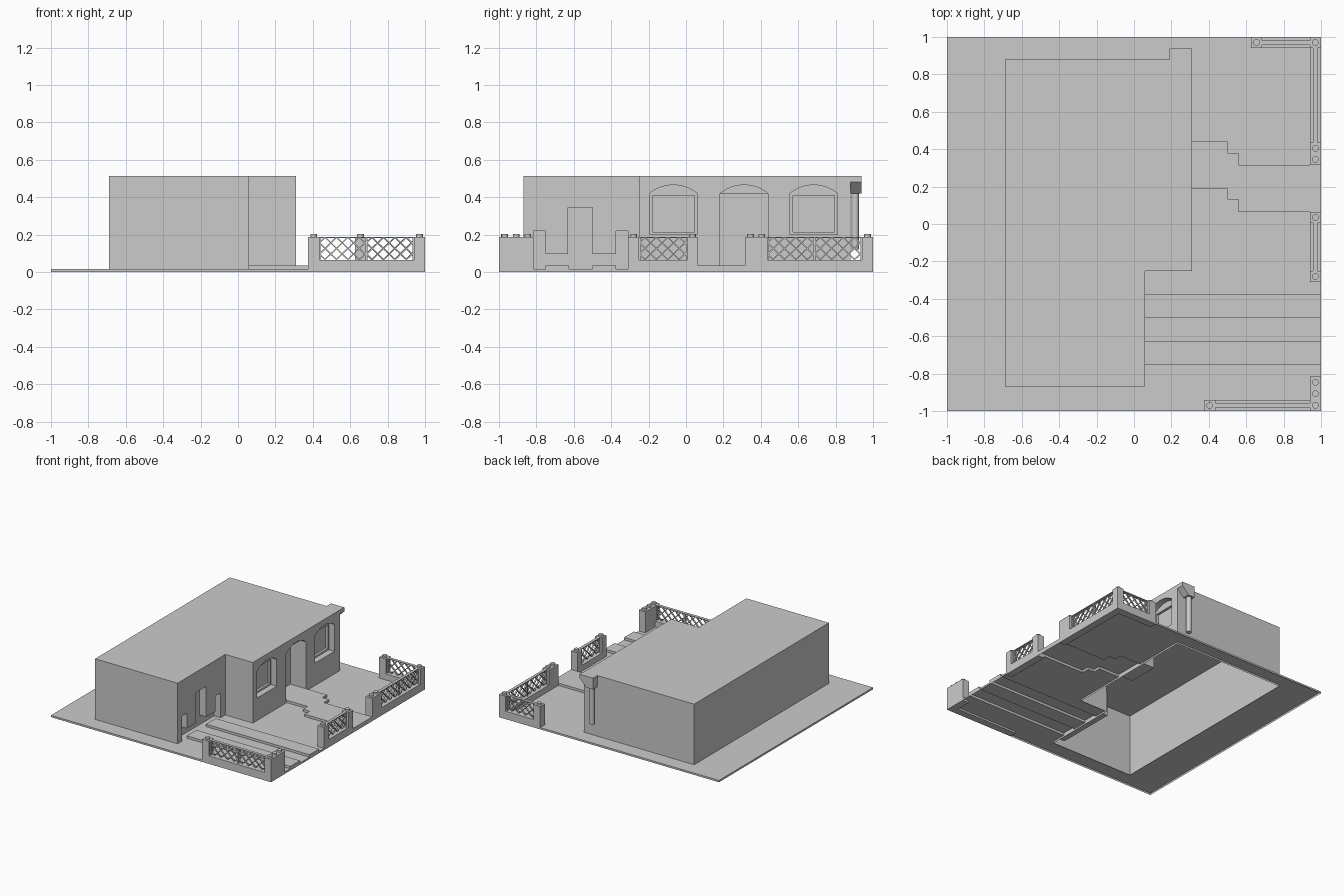
import bpy, bmesh, math
from mathutils import Vector

if "Cube" in bpy.data.objects:
    bpy.data.objects.remove(bpy.data.objects["Cube"])


def make(name, bm):
    bmesh.ops.recalc_face_normals(bm, faces=bm.faces)
    me = bpy.data.meshes.new(name)
    bm.to_mesh(me)
    bm.free()
    ob = bpy.data.objects.new(name, me)
    bpy.context.collection.objects.link(ob)
    return ob


def add_prism(bm, pts, vec):
    """Extrude a closed polygon of 3D points along vec."""
    n = len(pts)
    a = [bm.verts.new(p) for p in pts]
    b = [bm.verts.new(Vector(p) + Vector(vec)) for p in pts]
    bm.faces.new(a)
    bm.faces.new(b[::-1])
    for i in range(n):
        j = (i + 1) % n
        bm.faces.new((a[j], a[i], b[i], b[j]))


def add_box(bm, x0, x1, y0, y1, z0, z1):
    add_prism(bm, [(x0, y0, z0), (x1, y0, z0), (x1, y1, z0), (x0, y1, z0)], (0, 0, z1 - z0))


def plan_solid(name, outline, z0, z1):
    bm = bmesh.new()
    add_prism(bm, [(x, y, z0) for x, y in outline], (0, 0, z1 - z0))
    return make(name, bm)


def wall_cutter(profile, x0, x1):
    """Profile in (y, z), pushed from x0 to x1."""
    bm = bmesh.new()
    add_prism(bm, [(x0, y, z) for y, z in profile], (x1 - x0, 0, 0))
    return make("cutter", bm)


def combine(ob, other, op):
    m = ob.modifiers.new("bool", 'BOOLEAN')
    m.operation, m.solver, m.object = op, 'EXACT', other
    bpy.context.view_layer.objects.active = ob
    bpy.ops.object.modifier_apply(modifier=m.name)
    bpy.data.objects.remove(other, do_unlink=True)


def open_bottom(ob):
    bm = bmesh.new()
    bm.from_mesh(ob.data)
    low = [f for f in bm.faces if all(abs(v.co.z) < 1e-4 for v in f.verts)]
    bmesh.ops.delete(bm, geom=low, context='FACES')
    bm.to_mesh(ob.data)
    bm.free()


def rect(y0, y1, z0, z1):
    return [(y0, z0), (y1, z0), (y1, z1), (y0, z1)]


def arch(y0, y1, z0, spring=0.42, rise=0.045, n=12):
    h, c = (y1 - y0) / 2, (y0 + y1) / 2
    r = (h * h + rise * rise) / (2 * rise)
    t = math.asin(h / r)
    top = [(c + r * math.sin(t - 2 * t * i / n),
            spring + rise - r + r * math.cos(t - 2 * t * i / n)) for i in range(n + 1)]
    return [(y0, z0), (y1, z0)] + top


# house shell, hollow and open underneath
footprint = [(-.69, -.87), (.06, -.87), (.06, -.25), (.31, -.25), (.31, .88), (-.69, .88)]
house = plan_solid("house", footprint, 0, 0.513)

# arched windows with a recessed pane
for y in (-.195, .555):
    combine(house, wall_cutter(arch(y, y + .255, .2), .26, .4), 'DIFFERENCE')
    combine(house, wall_cutter(rect(y + .017, y + .24, .215, .408), .24, .3), 'DIFFERENCE')
# arched doorway with a deeper door
combine(house, wall_cutter(arch(.183, .438, .035), .26, .4), 'DIFFERENCE')
combine(house, wall_cutter(rect(.183, .438, .035, .417), .17, .3), 'DIFFERENCE')
# stepped recess in the driveway wall
niche = [(-.815, .015), (-.31, .015), (-.31, .22), (-.375, .22), (-.375, .095), (-.5, .095),
         (-.5, .345), (-.63, .345), (-.63, .095), (-.75, .095), (-.75, .22), (-.815, .22)]
combine(house, wall_cutter(niche, 0, .2), 'DIFFERENCE')
open_bottom(house)

# ground slab with raised tracks and stepped garden path
ground = plan_solid("ground", [(-1, -1), (1, -1), (1, 1), (-1, 1)], 0, .015)
for y in (-.75, -.5):
    track = plan_solid("track", [(0, y), (1, y), (1, y + .125), (0, y + .125)], 0, .035)
    combine(ground, track, 'UNION')
path = [(.28, .19), (.5, .19), (.5, .13), (.56, .13), (.56, .065), (1, .065),
        (1, .315), (.56, .315), (.56, .38), (.5, .38), (.5, .44), (.28, .44)]
combine(ground, plan_solid("path", path, 0, .035), 'UNION')
combine(ground, plan_solid("hole", footprint, -.1, .2), 'DIFFERENCE')
open_bottom(ground)

# rainwater head and downpipe at the back corner
bm = bmesh.new()
add_prism(bm, [(.19, .875, .513), (.19, .875, .42), (.25, .875, .42),
               (.31, .875, .48), (.31, .875, .513)], (0, .062, 0))
make("rain_head", bm)


def cylinder(name, x, y, r, z0, z1, n=16):
    ob = plan_solid(name, [(x + r * math.cos(2 * math.pi * i / n),
                            y + r * math.sin(2 * math.pi * i / n)) for i in range(n)], z0, z1)
    ob.select_set(True)
    bpy.context.view_layer.objects.active = ob
    bpy.ops.object.shade_smooth_by_angle(angle=math.radians(40))
    ob.select_set(False)


cylinder("downpipe", .22, .905, .02, .12, .43)

# garden fence: a run goes along x (at y = t) or along y (at x = t)
HALF, BASE, TOP = .03, .065, .187


def place(axis, t, s, d, z):
    return (s, t + d, z) if axis == 'x' else (t + d, s, z)


def slab(bm, axis, t, s0, s1, half, z0, z1):
    if axis == 'x':
        add_box(bm, s0, s1, t - half, t + half, z0, z1)
    else:
        add_box(bm, t - half, t + half, s0, s1, z0, z1)


def lattice(bm, axis, t, s0, s1, pitch=.061, w=.004):
    z0, z1 = BASE, TOP - .004
    h = z1 - z0
    for sign in (1, -1):
        for k in range(-2, round((s1 - s0) / pitch) + 3):
            c = s0 + (k + .5) * pitch        # where the bar meets the panel bottom
            a, b = (c, c + h) if sign > 0 else (c, c - h)
            lo, hi = max(min(a, b), s0), min(max(a, b), s1)
            if hi - lo < .005:
                continue
            za, zb = z0 + sign * (lo - c), z0 + sign * (hi - c)
            o = w * .707
            quad = [(lo - o, za + sign * o), (lo + o, za - sign * o),
                    (hi + o, zb - sign * o), (hi - o, zb + sign * o)]
            d = .006
            pts = [place(axis, t, s, -d, min(max(z, z0), z1)) for s, z in quad]
            add_prism(bm, pts, Vector(place(axis, 0, 0, 2 * d, 0)))


def fence(name, axis, t, panels):
    bm = bmesh.new()
    for s0, s1 in panels:
        slab(bm, axis, t, s0, s1, HALF, 0, BASE)
        slab(bm, axis, t, s0, s1, .012, TOP - .006, TOP)
        for s in (s0, s1 - .006):
            slab(bm, axis, t, s, s + .006, .012, BASE, TOP)
        lattice(bm, axis, t, s0, s1)
    make(name, bm)


fence("front_fence", 'x', -.97, [(.435, .6875), (.6875, .94)])
fence("back_fence", 'x', .97, [(.685, .94)])
fence("side_fence_back", 'y', .97, [(.435, .6875), (.6875, .94)])
fence("side_fence_middle", 'y', .97, [(-.25, .005)])

# piers: x0, x1, y0, y1
piers = [(.375, .435, -1, -.94), (.94, 1, -1, -.815), (.94, 1, -.31, -.25), (.94, 1, .005, .065),
         (.94, 1, .315, .435), (.94, 1, .94, 1), (.625, .685, .94, 1)]
bm = bmesh.new()
for x0, x1, y0, y1 in piers:
    add_box(bm, x0, x1, y0, y1, 0, TOP)
make("fence_piers", bm)

# round caps, one per pier unit
for x0, x1, y0, y1 in piers:
    count = round((y1 - y0) / .0615)
    for i in range(count):
        cylinder("pier_cap", (x0 + x1) / 2, y0 + (i + .5) * (y1 - y0) / count, .018, TOP, .202, 12)
